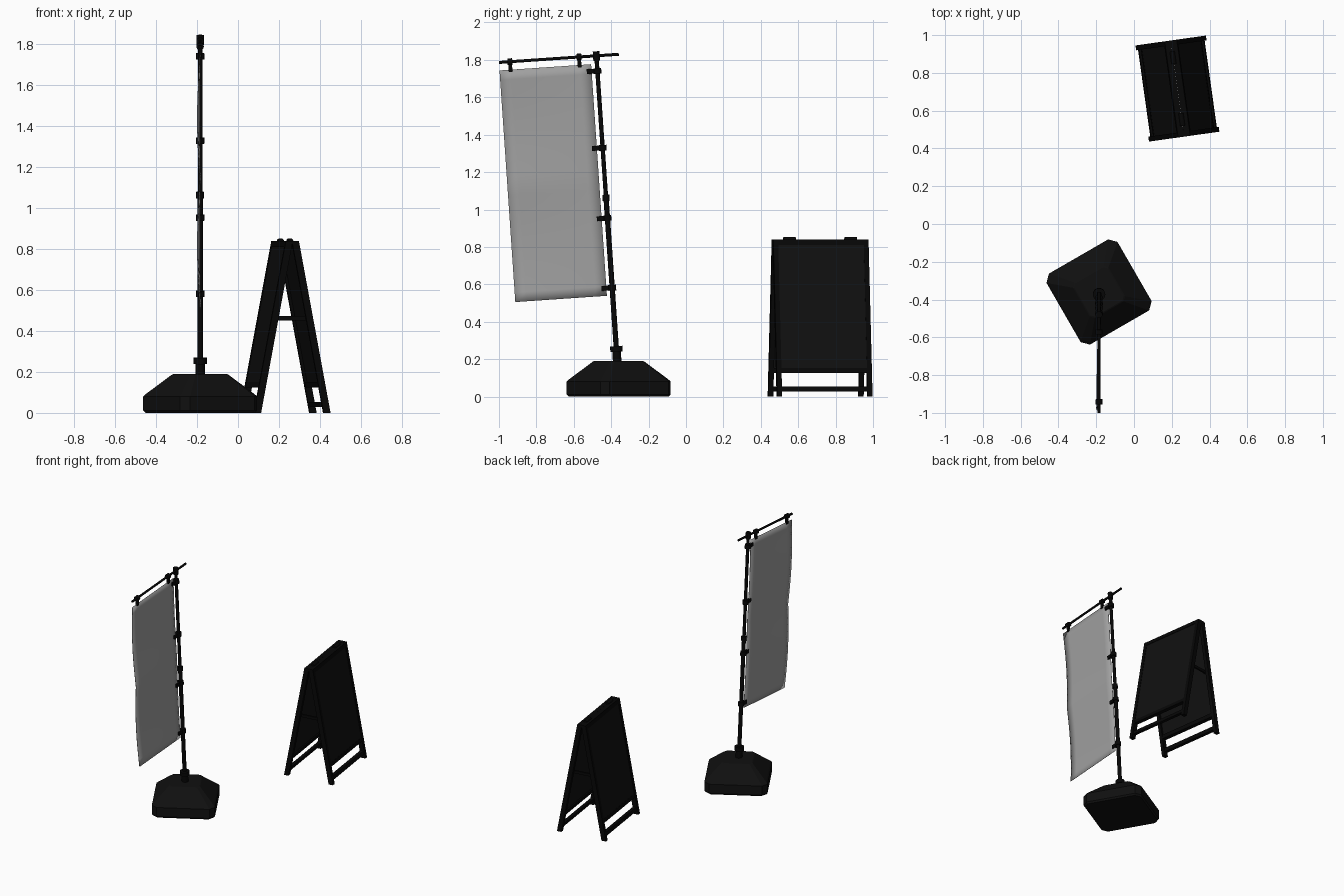
import bpy, bmesh, math
from mathutils import Matrix, Vector

if "Cube" in bpy.data.objects:
    bpy.data.objects.remove(bpy.data.objects["Cube"])


def material(name, v):
    m = bpy.data.materials.new(name)
    m.diffuse_color = (v, v, v, 1)
    m.use_nodes = True
    m.node_tree.nodes["Principled BSDF"].inputs["Base Color"].default_value = m.diffuse_color
    return m


SATIN = material("satin black", 0.005)
DEEP = material("deep black", 0.002)
CLOTH = material("grey cloth", 0.35)


def finish(name, bm, mat, frame, smooth=False):
    bmesh.ops.recalc_face_normals(bm, faces=bm.faces)
    me = bpy.data.meshes.new(name)
    bm.to_mesh(me)
    bm.free()
    me.materials.append(mat)
    ob = bpy.data.objects.new(name, me)
    bpy.context.collection.objects.link(ob)
    ob.matrix_world = frame
    if smooth:
        bpy.context.view_layer.objects.active = ob
        ob.select_set(True)
        bpy.ops.object.shade_smooth_by_angle(angle=math.radians(40))
        ob.select_set(False)
    return ob


def rod(name, a, b, r, mat, frame, sides=20):
    a, b = Vector(a), Vector(b)
    d = b - a
    bm = bmesh.new()
    m = Matrix.Translation((a + b) / 2) @ d.to_track_quat('Z', 'Y').to_matrix().to_4x4()
    bmesh.ops.create_cone(bm, cap_ends=True, segments=sides, radius1=r, radius2=r,
                          depth=d.length, matrix=m)
    return finish(name, bm, mat, frame, True)


def box(name, lo, hi, mat, frame, warp=None):
    bm = bmesh.new()
    bmesh.ops.create_cube(bm, size=1)
    for v in bm.verts:
        v.co = Vector([l + (h - l) * (c + 0.5) for l, h, c in zip(lo, hi, v.co)])
        if warp:
            v.co = warp(v.co)
    return finish(name, bm, mat, frame)


# ---- Weighted base: chamfered square, straight walls then a taper
base_frame = Matrix.Translation((-0.185, -0.36, 0)) @ Matrix.Rotation(math.radians(30), 4, 'Z')
bm = bmesh.new()
rings = []
for half, cut, z in [(0.208, 0.034, 0), (0.217, 0.036, 0.012), (0.217, 0.036, 0.08),
                     (0.207, 0.035, 0.092), (0.108, 0.02, 0.187), (0.102, 0.018, 0.19)]:
    k = half - cut
    ring = []
    for i in range(4):
        rot = Matrix.Rotation(i * math.pi / 2, 3, 'Z')
        ring += [bm.verts.new(rot @ Vector(p)) for p in ((half, -k, z), (half, k, z))]
    rings.append(ring)
for a, b in zip(rings, rings[1:]):
    for i in range(8):
        j = (i + 1) % 8
        bm.faces.new((a[i], a[j], b[j], b[i]))
bm.faces.new(rings[0])
bm.faces.new(rings[-1])
finish("weighted_base", bm, SATIN, base_frame)

# ---- Flag stand, built upright and tilted as a whole
tilt = Matrix.Translation((-0.185, -0.355, 0)) @ Matrix.Rotation(math.radians(3.9), 4, 'X')
rod("pole_socket", (0, 0, 0.17), (0, 0, 0.27), 0.023, DEEP, tilt)
rod("socket_collar", (0, 0, 0.24), (0, 0, 0.27), 0.033, DEEP, tilt)
rod("lower_pole", (0, 0, 0.2), (0, 0, 1.07), 0.014, DEEP, tilt)
rod("upper_pole", (0, 0, 1.06), (0, 0, 1.83), 0.0115, DEEP, tilt)
rod("pole_joint", (0, 0, 1.05), (0, 0, 1.082), 0.019, DEEP, tilt)
rod("top_cap", (0, 0, 1.80), (0, 0, 1.85), 0.018, DEEP, tilt)
rod("crossbar", (0, -0.522, 1.826), (0, 0.12, 1.826), 0.008, DEEP, tilt, 14)

# Clips holding the flag to the pole
for i, z in enumerate((0.583, 0.956, 1.333, 1.745)):
    rod(f"pole_clip_ring_{i}", (0, 0, z - 0.015), (0, 0, z + 0.015), 0.021, DEEP, tilt)
    box(f"pole_clip_arm_{i}", (-0.009, -0.057, z - 0.013), (0.009, -0.01, z + 0.013), DEEP, tilt)

# Clips holding the flag to the crossbar
for i, y in enumerate((-0.463, -0.093)):
    rod(f"bar_clip_ring_{i}", (0, y - 0.013, 1.826), (0, y + 0.013, 1.826), 0.018, DEEP, tilt)
    box(f"bar_clip_tab_{i}", (-0.007, y - 0.01, 1.77), (0.007, y + 0.01, 1.82), DEEP, tilt)

# Flag cloth with a gentle wave, growing towards the free edge
bm = bmesh.new()
bmesh.ops.create_grid(bm, x_segments=8, y_segments=24, size=0.5)
for v in bm.verts:
    s, t = 0.5 - v.co.x, v.co.y + 0.5
    wave = -0.014 * math.sin(2 * math.pi * t - math.pi) * -1 if t < 0.5 else -0.014 * math.sin(2 * math.pi * (t - 0.5))
    v.co = Vector((wave * (0.3 + 0.7 * s), -0.031 - 0.491 * s, 0.542 + 1.241 * t))
cloth = finish("flag_cloth", bm, CLOTH, tilt, True)
mod = cloth.modifiers.new("thickness", 'SOLIDIFY')
mod.thickness = 0.002
mod.offset = 0

# ---- Folding sign board: two mirrored leaning panels
board = Matrix.Translation((0.23, 0.717, 0)) @ Matrix.Rotation(math.radians(8), 4, 'Z')
W, T, H, SLOPE = 0.257, 0.034, 0.84, 0.186

for name, side in (("left", -1), ("right", 1)):
    def lean(c, side=side):
        # x is measured inward from the outer face of the leaning panel
        return Vector((side * (0.032 + (H - c.z) * SLOPE - c.x), c.y, c.z))

    def slab(part, lo, hi, mat):
        box(f"{name}_{part}", lo, hi, mat, board, lean)

    for end, s in (("front", -1), ("back", 1)):
        ys = sorted((s * W, s * (W - 0.026)))
        slab(f"{end}_leg", (0, ys[0], 0), (T, ys[1], H), DEEP)
    slab("top_rail", (0, -W + 0.02, H - 0.03), (T - 0.002, W - 0.02, H - 0.001), DEEP)
    slab("bottom_rail", (0.002, -W + 0.02, 0.125), (T - 0.002, W - 0.02, 0.152), DEEP)
    slab("foot_bar", (0.005, -W + 0.02, 0.028), (T - 0.005, W - 0.02, 0.054), DEEP)
    slab("sign_panel", (0.003, -W + 0.02, 0.13), (0.02, W - 0.02, H - 0.01), SATIN)

# Hinges along the ridge and spreader bars between the panels
for end, s in (("front", -1), ("back", 1)):
    y = s * 0.165
    rod(f"{end}_hinge", (0, y - 0.033, 0.839), (0, y + 0.033, 0.839), 0.013, DEEP, board)
    y = s * 0.226
    box(f"{end}_spreader", (-0.075, y - 0.006, 0.452), (0.075, y + 0.006, 0.472), DEEP, board)
